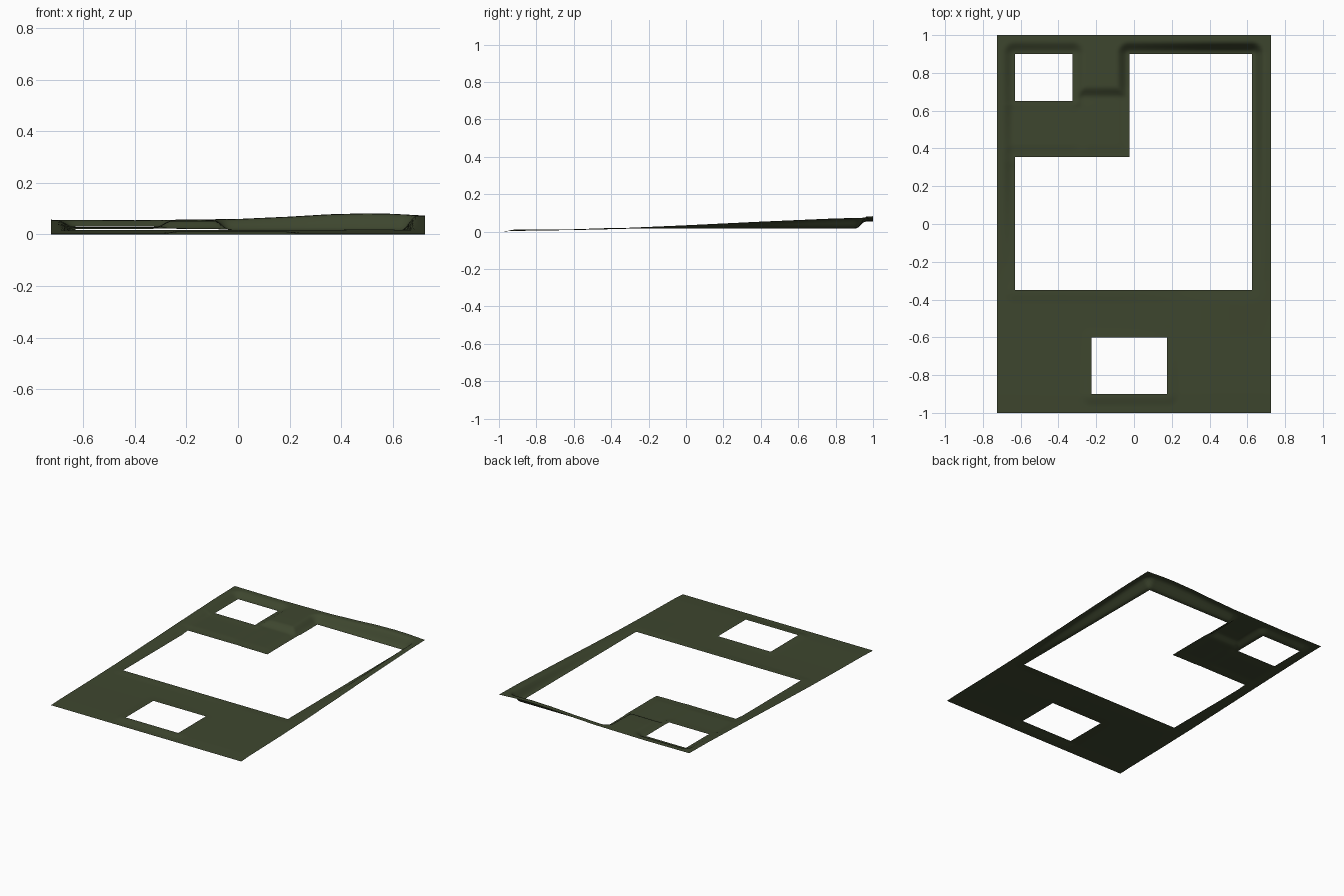
import bpy, bmesh, math

if "Cube" in bpy.data.objects:
    bpy.data.objects.remove(bpy.data.objects["Cube"])

W, L = 0.725, 1.0
# Cut-outs: x0, x1, y0, y1
HOLES = [(-0.63, -0.325, 0.65, 0.90),
         (-0.63, 0.625, -0.35, 0.355),
         (-0.025, 0.625, 0.355, 0.90),
         (-0.225, 0.175, -0.90, -0.60)]
# Levelled pads the ground blends into: rectangle and height
PADS = [((-0.63, -0.325, 0.65, 0.90), 0.030),
        ((-0.63, 0.625, -0.35, 0.355), 0.017),
        ((-0.025, 0.625, 0.355, 0.90), 0.017),
        ((-0.225, 0.175, -0.90, -0.60), 0.011),
        ((-0.27, -0.025, 0.355, 0.66), 0.024),
        ((-0.63, -0.27, 0.355, 0.61), 0.027)]
BACK = [(-0.725, 0.057), (-0.4, 0.055), (0, 0.060), (0.2, 0.069),
        (0.35, 0.078), (0.5, 0.082), (0.6, 0.080), (0.725, 0.073)]
SIDE = [(-1, 0), (-0.9, 0.005), (-0.6, 0.011), (-0.3, 0.020), (0, 0.033),
        (0.4, 0.052), (0.8, 0.069), (1, 0.073)]


def interp(table, t):
    for (a, u), (b, v) in zip(table, table[1:]):
        if t <= b:
            return u + (v - u) * (t - a) / (b - a)
    return table[-1][1]


def smooth(t):
    t = min(max(t, 0), 1)
    return t * t * (3 - 2 * t)


def height(x, y):
    natural = interp(SIDE, y) / 0.073 * interp(BACK, x)
    total = level = keep = 0
    for (x0, x1, y0, y1), z in PADS:
        d = math.hypot(max(x0 - x, 0, x - x1), max(y0 - y, 0, y - y1))
        w = 1 - smooth((d - 0.008) / 0.06)
        total += w
        level += w * z
        keep = max(keep, w)
    if total == 0:
        return natural
    return natural + (level / total - natural) * keep


def lines(marks, step):
    marks = sorted(set(marks))
    out = []
    for a, b in zip(marks, marks[1:]):
        n = max(1, math.ceil((b - a) / step))
        out += [a + (b - a) * i / n for i in range(n)]
    return out + [marks[-1]]


# Sloping lawn sheet, with grid lines running along every cut-out edge
xs = lines([-W, W] + [h[i] for h in HOLES for i in (0, 1)], 0.0125)
ys = lines([-L, L] + [h[i] for h in HOLES for i in (2, 3)], 0.0125)
bm = bmesh.new()
grid = [[bm.verts.new((x, y, height(x, y))) for x in xs] for y in ys]
for j in range(len(ys) - 1):
    for i in range(len(xs) - 1):
        cx, cy = (xs[i] + xs[i + 1]) / 2, (ys[j] + ys[j + 1]) / 2
        if any(a < cx < b and c < cy < d for a, b, c, d in HOLES):
            continue
        f = bm.faces.new((grid[j][i], grid[j][i + 1],
                          grid[j + 1][i + 1], grid[j + 1][i]))
        f.smooth = True
bmesh.ops.delete(bm, geom=[v for v in bm.verts if not v.link_faces], context='VERTS')
mesh = bpy.data.meshes.new("lawn")
bm.to_mesh(mesh)
bm.free()
lawn = bpy.data.objects.new("lawn", mesh)
bpy.context.collection.objects.link(lawn)

mat = bpy.data.materials.new("dark grass green")
mat.diffuse_color = (0.048, 0.062, 0.028, 1)
mat.use_nodes = True
mat.node_tree.nodes["Principled BSDF"].inputs["Base Color"].default_value = mat.diffuse_color
mesh.materials.append(mat)
